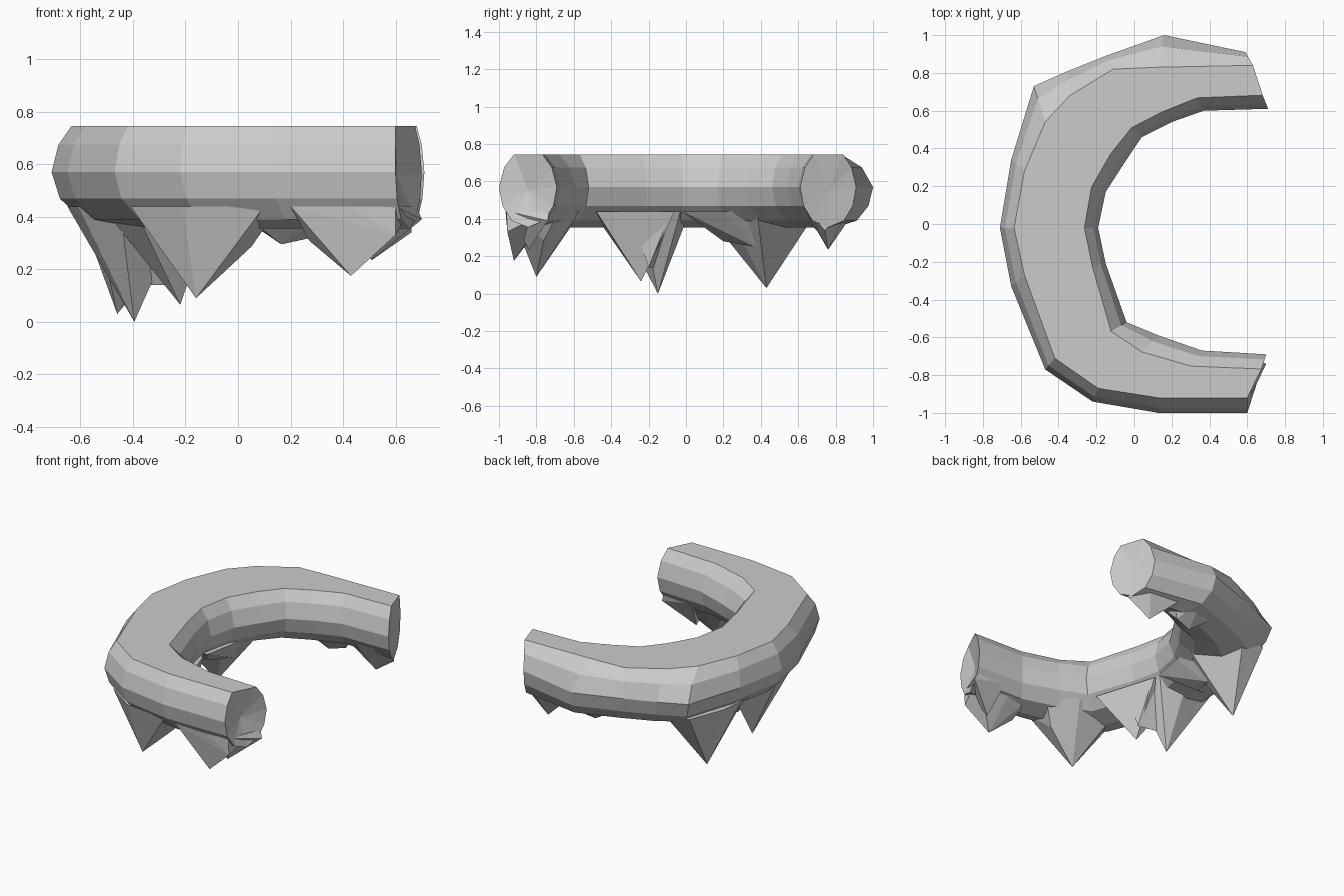
import bpy, bmesh
from mathutils import Vector


def finish(bm, name):
    bmesh.ops.recalc_face_normals(bm, faces=bm.faces)
    me = bpy.data.meshes.new(name)
    bm.to_mesh(me)
    bm.free()
    ob = bpy.data.objects.new(name, me)
    bpy.context.collection.objects.link(ob)
    return ob


# Plan stations: widest outer point, outer edge of the flat top, widest inner
# point, and how far the flat top is inset on the inner side
STATIONS = [
    (.59, .91, .63, .84, .71, .61, .24), (.16, 1.0, .13, .83, .37, .60, .17),
    (-.15, .89, -.11, .82, .20, .54, .15), (-.35, .81, -.34, .68, .04, .46, .14),
    (-.53, .73, -.47, .54, -.06, .31, .14), (-.65, .34, -.58, .28, -.15, .17, .15),
    (-.71, -.02, -.635, -.02, -.19, -.02, .14), (-.65, -.33, -.58, -.27, -.15, -.21, .14),
    (-.47, -.77, -.42, -.71, -.04, -.52, .19), (-.22, -.94, -.19, -.87, .13, -.59, .25),
    (.13, -1.0, .13, -.92, .36, -.67, .25), (.60, -1.0, .60, -.92, .70, -.69, .25)]


def section(ox, oy, fx, fy, ix, iy, inset):
    o, f, i = Vector((ox, oy)), Vector((fx, fy)), Vector((ix, iy))
    g = i.lerp(o, inset)
    pts = [(o, .57), (f.lerp(o, .65), .675), (f, .745), (g, .745),
           (g.lerp(i, .65), .675), (i, .57), (i.lerp(o, .06), .47),
           (i.lerp(o, .22), .39), (o.lerp(i, .5), .355),
           (o.lerp(i, .22), .39), (o.lerp(i, .06), .47)]
    return [(p.x, p.y, z) for p, z in pts]


# Curved rock body with a flat top and dished broken ends
bm = bmesh.new()
rings = [[bm.verts.new(p) for p in section(*s)] for s in STATIONS]
n = len(rings[0])
for a, b in zip(rings, rings[1:]):
    for k in range(n):
        m = (k + 1) % n
        bm.faces.new((a[k], a[m], b[m], b[k]))
for ring, dent in ((rings[0], -.01), (rings[-1], -.04)):
    c = sum((v.co for v in ring), Vector()) / n
    hub = bm.verts.new(c + Vector((dent, 0, 0)))
    for k in range(n):
        bm.faces.new((ring[k], ring[(k + 1) % n], hub))
finish(bm, "rock_arch")


# Hanging rock spikes: faceted hull between an embedded base outline and its tips
def spike(name, base, tips, z=.44):
    bm = bmesh.new()
    for p in [(x, y, z) for x, y in base] + tips:
        bm.verts.new(p)
    bmesh.ops.convex_hull(bm, input=bm.verts)
    loose = [v for v in bm.verts if not v.link_faces]
    bmesh.ops.delete(bm, geom=loose, context='VERTS')
    return finish(bm, name)


spike("front_left_spike",
      [(-.41, -.76), (-.21, -.90), (.10, -.94), (.16, -.68), (-.03, -.57), (-.32, -.56)],
      [(-.16, -.80, .09), (.05, -.76, .285)])
spike("front_right_spike",
      [(.20, -.96), (.43, -.965), (.60, -.96), (.66, -.74), (.40, -.72), (.22, -.74)],
      [(.43, -.92, .175), (.27, -.88, .31), (.60, -.955, .33)])
spike("front_end_spike",
      [(.45, -.95), (.60, -.95), (.68, -.73), (.46, -.72)],
      [(.51, -.84, .235), (.70, -.74, .39)])
spike("left_spike",
      [(-.61, .28), (-.59, .44), (-.50, .68), (-.32, .70), (-.12, .38), (-.25, .22), (-.55, .10)],
      [(-.46, .43, .03)])
spike("left_ledge",
      [(-.62, -.0), (-.61, .25), (-.50, .45), (-.16, .44), (-.18, .20), (-.22, -.02)],
      [(-.36, .20, .28), (-.30, .37, .25)])
spike("centre_spike",
      [(-.61, -.24), (-.65, -.03), (-.42, .02), (-.24, -.03), (-.20, -.24), (-.45, -.38)],
      [(-.395, -.15, .0)])
spike("inner_spike",
      [(-.46, -.10), (-.22, -.06), (-.18, -.22), (-.09, -.48), (-.40, -.50), (-.52, -.36)],
      [(-.22, -.24, .065), (-.30, -.36, .27)])
spike("spike_saddle",
      [(-.52, -.30), (-.54, -.08), (-.22, -.08), (-.18, -.30)],
      [(-.40, -.16, .14), (-.20, -.20, .14)])
spike("back_right_spike",
      [(.28, .90), (.58, .86), (.66, .66), (.45, .64), (.30, .70)],
      [(.51, .76, .235), (.66, .74, .34)])
spike("back_lump",
      [(-.05, .85), (.20, .92), (.36, .82), (.36, .66), (.14, .60), (-.02, .66)],
      [(.165, .74, .295), (.28, .76, .32)])
